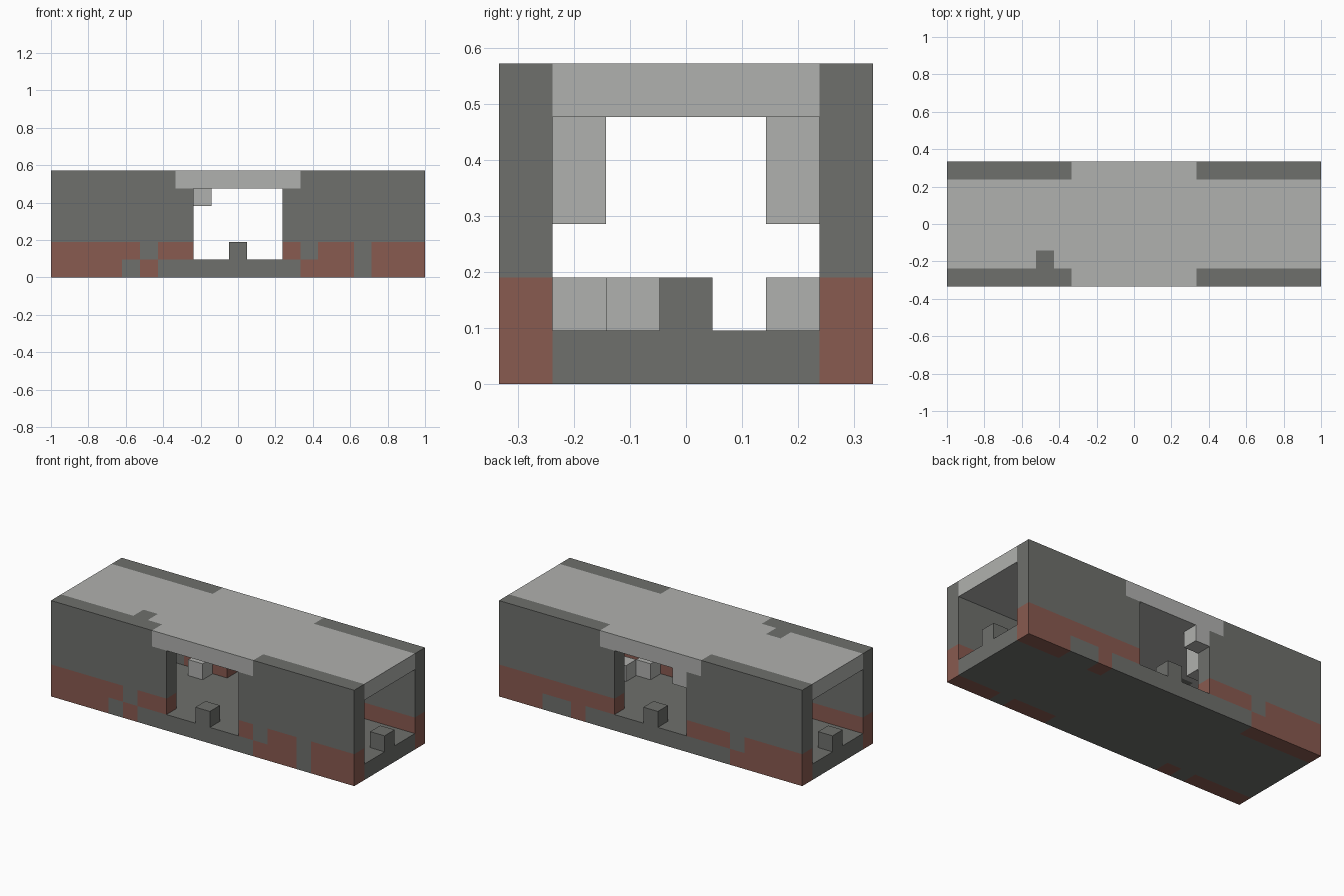
import bpy, bmesh
from mathutils import Vector

cube = bpy.data.objects.get("Cube")
if cube:
    bpy.data.objects.remove(cube)

CELL = 2 / 21  # the building sits on a grid of 21 x 7 x 6 blocks
GREY, LIGHT, RED = range(3)


def material(name, rgb):
    m = bpy.data.materials.new(name)
    m.use_nodes = True
    m.diffuse_color = (*rgb, 1)
    m.node_tree.nodes["Principled BSDF"].inputs["Base Color"].default_value = (*rgb, 1)
    return m


materials = [
    material("dark grey stone", (0.156, 0.160, 0.150)),
    material("light grey stone", (0.434, 0.440, 0.425)),
    material("red brick", (0.250, 0.103, 0.080)),
]


def box(xs, ys, zs):
    return {(x, y, z) for x in xs for y in ys for z in zs}


# Grey patches that interrupt the brick, by wall side and course
patches = {
    (-1, 0): {-6, 7, *range(-4, 4)},
    (-1, 1): {-5, 4, 7},
    (1, 0): {6, 7, *range(-5, 5)},
    (1, 1): {-6},
}


def wall_colour(c):
    x, y, z = c
    if z < 2 and x not in patches[(1 if y > 0 else -1, z)]:
        return RED
    return LIGHT if z == 5 and abs(x) <= 3 else GREY


def roof_colour(c):
    return GREY if c == (-5, -2, 5) else LIGHT


def plain(colour):
    return lambda c: colour


length, inside, door = range(-10, 11), range(-2, 3), range(-2, 3)


def wall(y):
    return box(length, [y], range(6)) - box(door, [y], range(1, 5))


# Name, blocks and colour rule of each part
parts = [
    ("front_wall", wall(-3), wall_colour),
    ("back_wall", wall(3), wall_colour),
    ("floor", box(length, inside, [0]), plain(GREY)),
    ("roof", box(length, inside, [5]), roof_colour),
    ("front_step", {(0, -3, 1)}, plain(GREY)),
    ("back_step", {(0, 3, 1)}, plain(GREY)),
    ("left_end_step", {(10, 0, 1)}, plain(GREY)),
    ("right_end_step", {(-10, 0, 1)}, plain(GREY)),
    ("door_corner_block", {(-2, 3, 4)}, plain(LIGHT)),
    ("back_hanging_blocks", box([-3], [2], [3, 4]), plain(LIGHT)),
    ("front_hanging_blocks", box([3], [-2], [3, 4]), plain(LIGHT)),
    ("back_rubble", {(-4, 2, 1)}, plain(LIGHT)),
    ("front_rubble", {(4, -2, 1), (5, -1, 1)}, plain(LIGHT)),
]
solid = set().union(*(cells for _, cells, _ in parts))


def build(name, cells, colour):
    bm = bmesh.new()
    for c in sorted(cells):
        # Lift by half a block so the base rests on the ground
        centre = Vector(c) + Vector((0, 0, 0.5))
        for axis in range(3):
            for sign in (-1, 1):
                n = Vector((0, 0, 0))
                n[axis] = sign
                if tuple(int(v) for v in Vector(c) + n) in solid:
                    continue
                u = Vector((n.y, n.z, n.x))
                w = n.cross(u)
                corners = [-u - w, u - w, u + w, w - u]
                face = bm.faces.new(
                    [bm.verts.new((centre + (n + k) / 2) * CELL) for k in corners])
                face.material_index = colour(c)
    bmesh.ops.remove_doubles(bm, verts=bm.verts, dist=0.001)
    # Merge the block faces into clean flat panels, keeping colour borders
    bmesh.ops.dissolve_limit(bm, angle_limit=0.01, verts=bm.verts,
                             edges=bm.edges, delimit={"MATERIAL"})
    mesh = bpy.data.meshes.new(name)
    bm.to_mesh(mesh)
    bm.free()
    for m in materials:
        mesh.materials.append(m)
    bpy.context.scene.collection.objects.link(bpy.data.objects.new(name, mesh))


for part in parts:
    build(*part)
